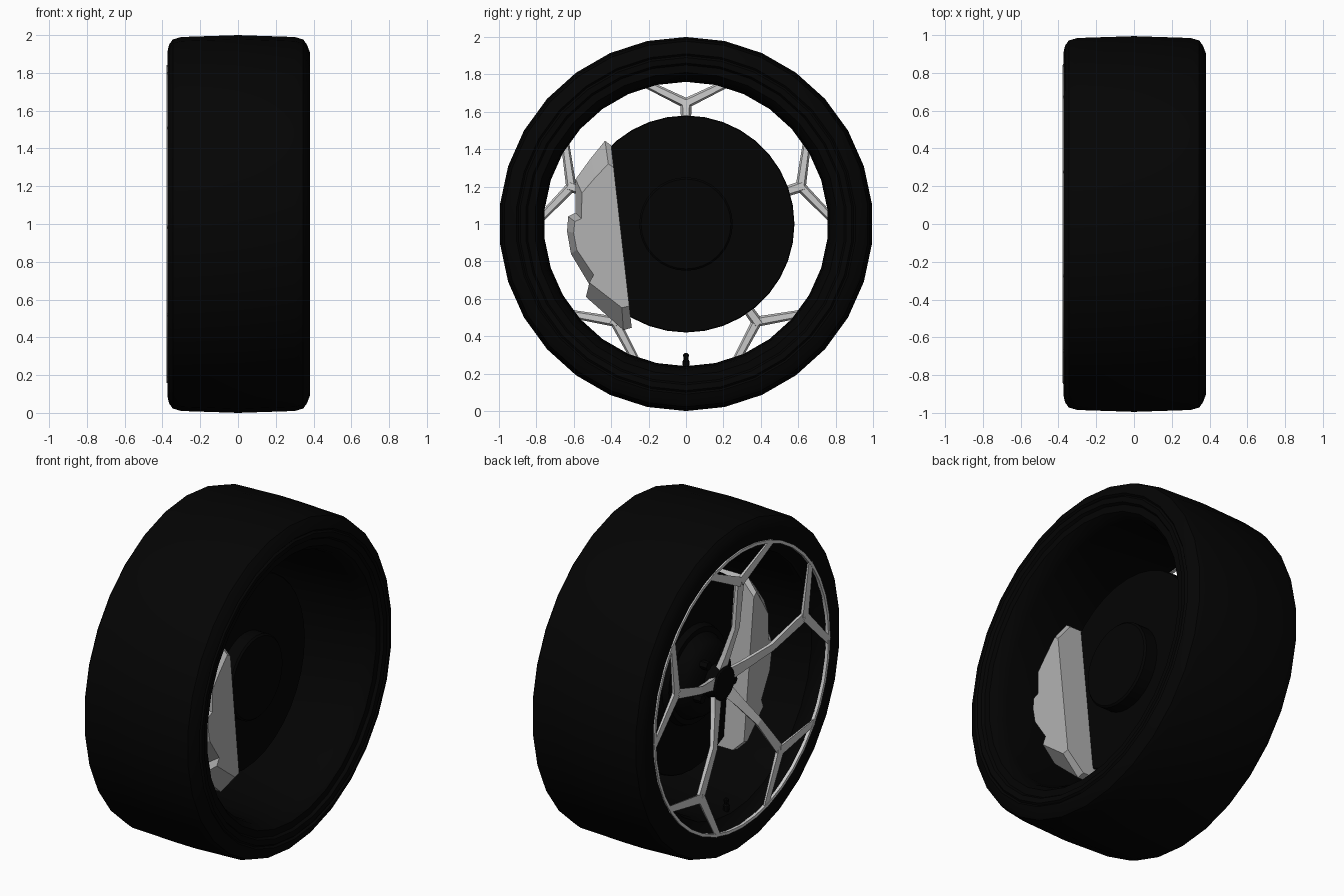
import bpy, bmesh, math
from mathutils import Vector

if "Cube" in bpy.data.objects:
    bpy.data.objects.remove(bpy.data.objects["Cube"])

def material(name, v):
    m = bpy.data.materials.new(name)
    m.diffuse_color = (v, v, v, 1)
    m.use_nodes = True
    m.node_tree.nodes["Principled BSDF"].inputs["Base Color"].default_value = m.diffuse_color
    return m

RUBBER = material("black rubber", 0.0012)
DARK = material("dark metal", 0.001)
SILVER = material("silver metal", 0.6)
CALIPER = material("caliper grey", 0.45)

def finish(name, bm, mat, smooth=None, flip=False):
    bmesh.ops.recalc_face_normals(bm, faces=bm.faces[:])
    if flip:
        bmesh.ops.reverse_faces(bm, faces=bm.faces[:])
    me = bpy.data.meshes.new(name)
    bm.to_mesh(me)
    bm.free()
    me.materials.append(mat)
    ob = bpy.data.objects.new(name, me)
    bpy.context.collection.objects.link(ob)
    if smooth:
        bpy.ops.object.select_all(action='DESELECT')
        ob.select_set(True)
        bpy.context.view_layer.objects.active = ob
        bpy.ops.object.shade_smooth_by_angle(angle=math.radians(smooth))
    return ob

def polar(x, r, a):
    """Point on the wheel: x along the axle, r from the axle, a from the top."""
    return Vector((x, r * math.sin(a), 1 + r * math.cos(a)))

def lathe(name, profile, n, mat, ends="caps", smooth=35, flip=False):
    """Spin an (x, r) profile about the axle; ends are 'caps', 'loop' or 'open'."""
    bm = bmesh.new()
    rings = [[bm.verts.new(polar(x, r, 2 * math.pi * i / n)) for i in range(n)]
             for x, r in profile]
    pairs = list(zip(rings, rings[1:]))
    if ends == "loop":
        pairs.append((rings[-1], rings[0]))
    for a, b in pairs:
        for i in range(n):
            j = (i + 1) % n
            bm.faces.new((a[i], a[j], b[j], b[i]))
    if ends == "caps":
        bm.faces.new(rings[0])
        bm.faces.new(rings[-1])
    return finish(name, bm, mat, smooth, flip)

def bar(bm, points):
    """Flat bar through (centre, width, depth) stations."""
    d = points[-1][0] - points[0][0]
    side = d.cross(Vector((1, 0, 0))).normalized()
    ends = []
    for c, w, dep in points:
        ends.append([bm.verts.new(c + side * s * w / 2 + Vector((e * dep, 0, 0)))
                     for s, e in ((-1, 0), (1, 0), (.6, 1), (-.6, 1))])
    bm.faces.new(ends[0])
    bm.faces.new(ends[-1])
    for a, b in zip(ends, ends[1:]):
        for i in range(4):
            j = (i + 1) % 4
            bm.faces.new((a[i], a[j], b[j], b[i]))

# Tyre: low-profile tread and rounded sidewalls with a shallow bead groove
lathe("tyre", [(-.365, .835), (-.372, .85), (-.374, .91), (-.365, .95), (-.345, .977), (-.30, .99),
               (0, 1.0), (.30, .99), (.345, .977), (.365, .95), (.38, .91), (.37, .90),
               (.38, .89), (.376, .86), (.36, .85)], 30, RUBBER, "open")

# Rim barrel, open on the inner side and sealed to the tyre beads
lathe("rim_barrel", [(-.365, .835), (-.33, .82), (-.30, .775), (-.25, .76), (.10, .762), (.27, .77),
                     (.32, .78), (.36, .81), (.36, .85)], 30, DARK, "open", flip=True)

# Silver ring around the outer face
lathe("face_ring", [(-.378, .825), (-.378, .843), (-.36, .843), (-.36, .825)], 40, SILVER, "loop")

# Five dished Y-shaped spokes
bm = bmesh.new()
for i in range(5):
    a = 2 * math.pi * i / 5
    bar(bm, [(polar(-.245, .07, a), .08, .04), (polar(-.285, .18, a), .06, .035),
             (polar(-.345, .36, a), .045, .03), (polar(-.372, .665, a), .06, .025)])
    for s in (-1, 1):
        bar(bm, [(polar(-.373, .645, a), .055, .025),
                 (polar(-.377, .835, a + s * math.radians(20)), .04, .015)])
finish("spokes", bm, SILVER)

# Centre cap and hub carrying the wheel
lathe("centre_cap", [(-.262, .09), (-.255, .1), (-.19, .1)], 24, DARK)
lathe("hub", [(-.19, .10), (-.17, .19), (-.14, .22), (-.08, .25), (-.08, .28), (-.03, .30)], 32, DARK)

# Wheel nuts
bm = bmesh.new()
for i in range(5):
    c = polar(0, .16, 2 * math.pi * (i + .5) / 5)
    ends = [[bm.verts.new(c + Vector((x, .026 * math.cos(k * math.pi / 3), .026 * math.sin(k * math.pi / 3))))
             for k in range(6)] for x in (-.22, -.15)]
    for e in ends:
        bm.faces.new(e)
    for k in range(6):
        j = (k + 1) % 6
        bm.faces.new((ends[0][k], ends[0][j], ends[1][j], ends[1][k]))
finish("wheel_nuts", bm, DARK)

# Vented brake disc (two plates and a core) with a raised hat
lathe("brake_disc", [(-.045, .575), (-.04, .58), (-.015, .58), (-.012, .56), (.012, .56),
                     (.015, .58), (.04, .58), (.045, .575)], 36, DARK)
lathe("disc_hat", [(.03, .25), (.12, .25), (.13, .24)], 32, DARK)

# Brake caliper: stepped outline lofted across the disc, shrunk toward its straight inner edge
outline = [(-.433, 1.445), (-.40, 1.42), (-.29, .445), (-.335, .433), (-.535, .61), (-.51, .665),
           (-.615, .84), (-.636, .96), (-.63, 1.04), (-.59, 1.06), (-.59, 1.24), (-.51, 1.35)]

def inner_edge(z):
    return -.345 - .113 * (z - .93)

bm = bmesh.new()
loops = []
for x, ky, kz in ((-.18, .75, .86), (-.11, 1, 1), (.12, 1, 1), (.22, .88, .76)):
    loop = []
    for y, z in outline:
        z2 = .93 + (z - .93) * kz
        loop.append(bm.verts.new((x, inner_edge(z2) + (y - inner_edge(z)) * ky, z2)))
    loops.append(loop)
for a, b in zip(loops, loops[1:]):
    for i in range(len(outline)):
        j = (i + 1) % len(outline)
        bm.faces.new((a[i], a[j], b[j], b[i]))
bm.faces.new(loops[0])
bm.faces.new(loops[-1])
finish("brake_caliper", bm, CALIPER)

# Tyre valve at the bottom of the barrel
lathe_pts = ((.77, .016), (.735, .02), (.725, .012), (.70, .016), (.69, .008))
bm = bmesh.new()
stem = [[bm.verts.new((-.27 + w * math.cos(k * math.pi / 4), w * math.sin(k * math.pi / 4), 1 - r))
         for k in range(8)] for r, w in lathe_pts]
for a, b in zip(stem, stem[1:]):
    for k in range(8):
        j = (k + 1) % 8
        bm.faces.new((a[k], a[j], b[j], b[k]))
bm.faces.new(stem[0])
bm.faces.new(stem[-1])
finish("tyre_valve", bm, RUBBER)
